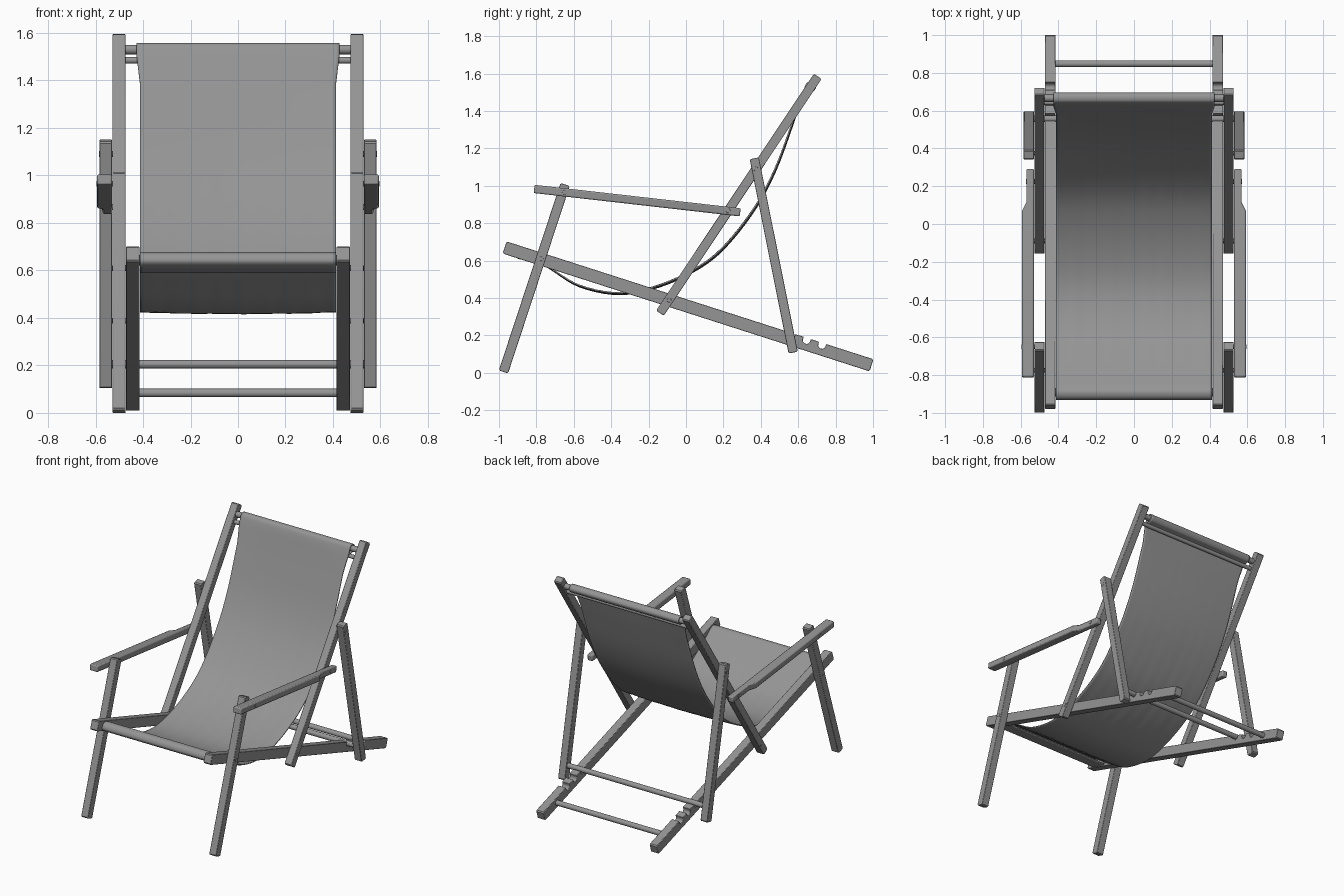
import bpy, bmesh, math
from mathutils import Vector

if "Cube" in bpy.data.objects:
    bpy.data.objects.remove(bpy.data.objects["Cube"])

X = Vector((1, 0, 0))
GREY = bpy.data.materials.new("dark_grey")
GREY.diffuse_color = (0.3, 0.3, 0.3, 1)
GREY.use_nodes = True
GREY.node_tree.nodes["Principled BSDF"].inputs["Base Color"].default_value = GREY.diffuse_color


def finish(name, bm, bevel=0.0):
    bmesh.ops.recalc_face_normals(bm, faces=bm.faces)
    me = bpy.data.meshes.new(name)
    bm.to_mesh(me)
    bm.free()
    me.materials.append(GREY)
    ob = bpy.data.objects.new(name, me)
    bpy.context.collection.objects.link(ob)
    bpy.ops.object.select_all(action='DESELECT')
    bpy.context.view_layer.objects.active = ob
    ob.select_set(True)
    if bevel:
        m = ob.modifiers.new("bevel", 'BEVEL')
        m.width, m.segments, m.limit_method = bevel, 2, 'ANGLE'
        m.angle_limit = math.radians(50)
        m.use_clamp_overlap = False
    bpy.ops.object.shade_smooth_by_angle(angle=math.radians(40))
    return ob


def prism(name, poly, origin, ea, eb, ec, depth, bevel):
    """Extrude a 2D polygon (ea, eb axes) by depth along ec."""
    bm = bmesh.new()
    lo = [bm.verts.new(origin + ea * a + eb * b) for a, b in poly]
    hi = [bm.verts.new(v.co + ec * depth) for v in lo]
    bm.faces.new(lo)
    bm.faces.new(hi[::-1])
    n = len(poly)
    for i in range(n):
        bm.faces.new((lo[i], lo[(i + 1) % n], hi[(i + 1) % n], hi[i]))
    return finish(name, bm, bevel)


def axes(p, q):
    u = Vector((0, q[0] - p[0], q[1] - p[1]))
    length = u.length
    u.normalize()
    return Vector((0, *p)), u, Vector((0, -u.z, u.y)), length


def bar(name, p, q, width, x0, x1, s, notches=()):
    """Slat from p to q in the (y, z) plane, with optional U notches in its top edge."""
    o, u, v, length = axes(p, q)
    h, c, r = width / 2, 0.007, 0.02
    poly = [(c, -h), (length - c, -h), (length, -h + c), (length, h - c), (length - c, h)]
    for y in sorted(notches, reverse=True):
        d = (y - p[0]) / u.y
        poly.append((d + r, h))
        poly += [(d + r * math.cos(a), h - 0.012 - r * math.sin(a))
                 for a in [math.pi * k / 8 for k in range(9)]]
        poly.append((d - r, h))
    poly += [(c, h), (0, h - c), (0, -h + c)]
    return prism(name, poly, o + X * s * x0, u, v, X * s, x1 - x0, 0.003)


def rod(name, y, z, r, x0, x1, seg=20):
    poly = [(r * math.cos(2 * math.pi * k / seg), r * math.sin(2 * math.pi * k / seg))
            for k in range(seg)]
    return prism(name, poly, Vector((x0, y, z)), Vector((0, 1, 0)), Vector((0, 0, 1)),
                 X, x1 - x0, 0.001)


# Wooden frame, both sides
for s, side in ((-1, "left"), (1, "right")):
    bar("base_rail_" + side, (-0.97, 0.67), (0.992, 0.04), 0.068, 0.415, 0.472, s,
        (0.555, 0.638, 0.72))
    bar("back_rail_" + side, (-0.139, 0.319), (0.704, 1.585), 0.05, 0.474, 0.528, s)
    bar("front_leg_" + side, (-0.976, 0.005), (-0.646, 1.007), 0.052, 0.474, 0.528, s)
    bar("prop_leg_" + side, (0.365, 1.147), (0.573, 0.108), 0.05, 0.53, 0.584, s)

    # Armrest, narrower at the rear
    o, u, v, n = axes((-0.812, 0.983), (0.29, 0.858))
    plan = [(0, 0.53), (0, 0.593), (0.885, 0.593), (0.93, 0.57), (n, 0.57), (n, 0.53)]
    prism("armrest_" + side, plan, o - v * 0.022, u, X * s, v, 0.044, 0.007)

    # Pivot bolts, nearly flush
    for y, z, a, b in ((-0.775, 0.61, 0.45, 0.53), (-0.65, 0.965, 0.5, 0.595),
                       (0.225, 0.867, 0.5, 0.572), (0.374, 1.09, 0.5, 0.586),
                       (-0.09, 0.388, 0.45, 0.53)):
        rod("bolt_" + side, y, z, 0.012, min(s * a, s * b), max(s * a, s * b), 12)

# Cross rods
for name, y, z, r, x in (("front_rod", -0.89, 0.642, 0.022, 0.43),
                         ("rear_rod", 0.848, 0.084, 0.018, 0.43),
                         ("prop_rod", 0.557, 0.205, 0.018, 0.56),
                         ("top_rod", 0.667, 1.53, 0.02, 0.49),
                         ("back_rod", 0.643, 1.485, 0.014, 0.49)):
    rod(name, y, z, r, -x, x)

# Canvas sling: side profile with a sleeve wrapped round the rod at each end
profile = [(-0.80, 0.592), (-0.86, 0.605), (-0.90, 0.615), (-0.927, 0.638), (-0.915, 0.666),
           (-0.88, 0.671), (-0.80, 0.61), (-0.72, 0.556), (-0.567, 0.466), (-0.353, 0.427),
           (-0.14, 0.47), (0.075, 0.572), (0.21, 0.684), (0.37, 0.89), (0.476, 1.09),
           (0.572, 1.345), (0.609, 1.45), (0.635, 1.52), (0.652, 1.55), (0.678, 1.553),
           (0.693, 1.533), (0.68, 1.51), (0.658, 1.504), (0.63, 1.492)]


def smooth_path(pts, sub):
    pts = [Vector(p) for p in pts]
    pts = [2 * pts[0] - pts[1]] + pts + [2 * pts[-1] - pts[-2]]
    out = []
    for i in range(1, len(pts) - 2):
        a, b, c, d = pts[i - 1:i + 3]
        # tangents scaled by uneven spacing
        m0 = (c - a) / ((b - a).length + (c - b).length) * (c - b).length
        m1 = (d - b) / ((c - b).length + (d - c).length) * (c - b).length
        for k in range(sub):
            t = k / sub
            out.append((2*t**3 - 3*t**2 + 1) * b + (t**3 - 2*t**2 + t) * m0
                       + (3*t**2 - 2*t**3) * c + (t**3 - t**2) * m1)
    return out + [pts[-2]]


SUB, NX = 5, 64
path = smooth_path(profile, SUB)
i0, i1 = 6 * SUB, 17 * SUB
bm = bmesh.new()
rows = []
for i, p in enumerate(path):
    t = (path[min(i + 1, len(path) - 1)] - path[max(i - 1, 0)]).normalized()
    nrm = Vector((t.y, -t.x))
    f = (i - i0) / (i1 - i0)
    m = math.sin(math.pi * f) if 0 < f < 1 else 0
    half = 0.412 + 0.015 * max(0, min(1, (p.y - 1.38) / 0.12))
    row = []
    for j in range(NX + 1):
        x = (2 * j / NX - 1)
        # gentle sag across the width and soft wrinkles, strongest at the front
        d = m * (0.009 * (1 - x * x) + 0.0025 * (1 - f) ** 2
                 * math.sin(19 * x + 1.5 * f) * math.cos(8 * x - 2 * f))
        row.append(bm.verts.new((x * half, p.x + nrm.x * d, p.y + nrm.y * d)))
    rows.append(row)
for a, b in zip(rows, rows[1:]):
    for j in range(NX):
        bm.faces.new((a[j], a[j + 1], b[j + 1], b[j]))
canvas = finish("canvas_seat", bm)
sol = canvas.modifiers.new("thickness", 'SOLIDIFY')
sol.thickness, sol.offset = 0.008, 0
